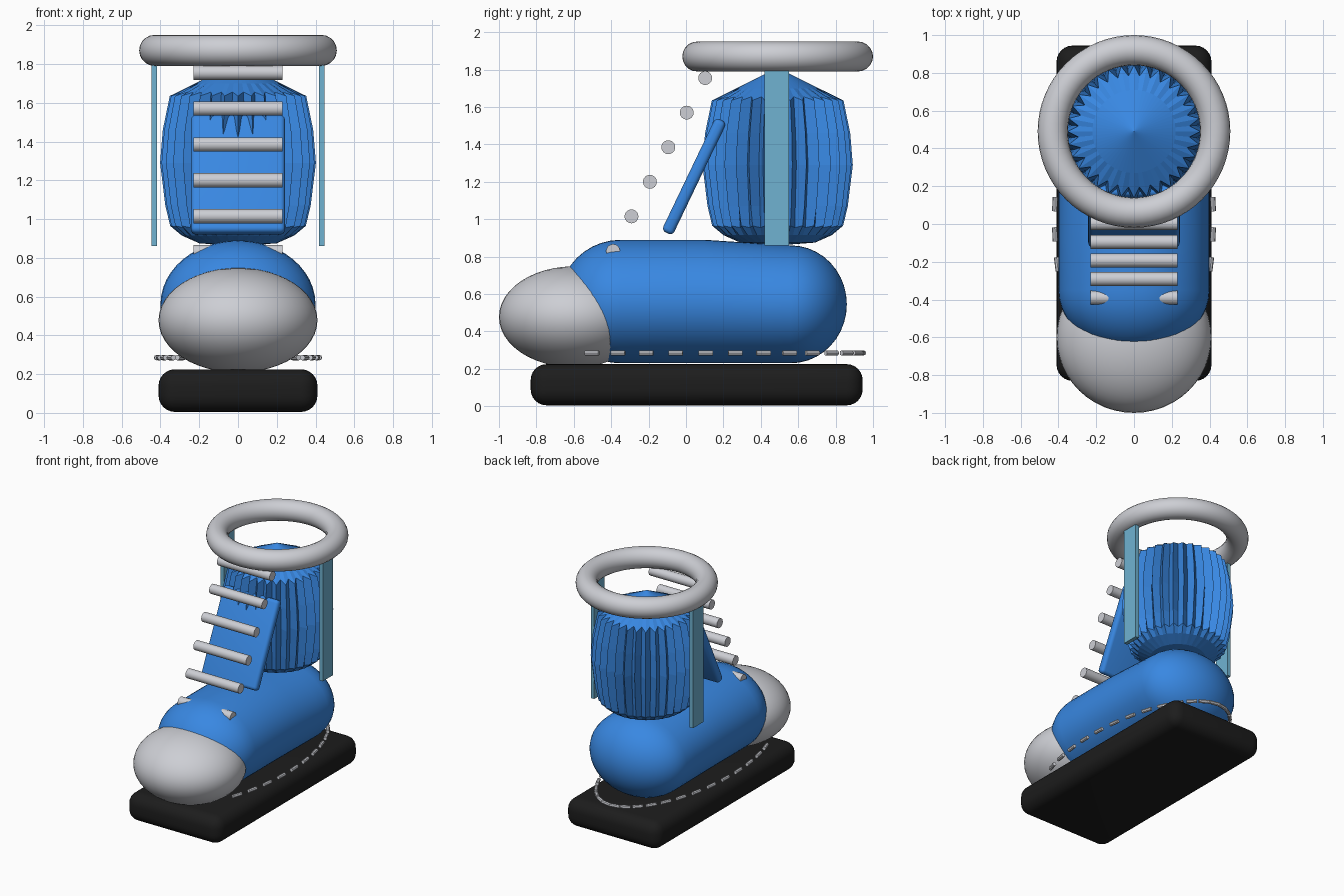
import bpy, bmesh, math
from mathutils import Vector

if "Cube" in bpy.data.objects:
    bpy.data.objects.remove(bpy.data.objects["Cube"])


def material(name, rgb):
    m = bpy.data.materials.new(name)
    m.diffuse_color = (*rgb, 1)
    m.use_nodes = True
    m.node_tree.nodes["Principled BSDF"].inputs["Base Color"].default_value = m.diffuse_color
    return m


BLUE = material("blue fabric", (0.04, 0.245, 0.76))
GREY = material("light grey rubber", (0.61, 0.62, 0.66))
BLACK = material("black sole", (0.012, 0.012, 0.012))
TEAL = material("pale teal", (0.16, 0.45, 0.64))


def finish(name, mat, angle=None):
    ob = bpy.context.object
    ob.name = name
    ob.data.materials.append(mat)
    if angle:
        bpy.ops.object.shade_smooth_by_angle(angle=math.radians(angle))
    return ob


def box(name, loc, size, mat, bevel=0.0, segments=5, rot=(0, 0, 0)):
    bpy.ops.mesh.primitive_cube_add(size=1, location=loc, rotation=rot)
    ob = bpy.context.object
    ob.scale = size
    bpy.ops.object.transform_apply(location=False, rotation=False, scale=True)
    if bevel:
        mod = ob.modifiers.new("round", 'BEVEL')
        mod.width, mod.segments = bevel, segments
        bpy.ops.object.modifier_apply(modifier=mod.name)
    return finish(name, mat, 40 if bevel else None)


def rod(name, loc, radius, length, mat, direction, sides=24):
    rot = Vector(direction).to_track_quat('Z', 'Y').to_euler()
    bpy.ops.mesh.primitive_cylinder_add(vertices=sides, radius=radius, depth=length,
                                        location=loc, rotation=rot)
    return finish(name, mat, 40)


def loft(name, rings, start, end, mat, angle=None):
    """Skin closed rings of equal length and close both ends with a point."""
    bm = bmesh.new()
    rows = [[bm.verts.new(p) for p in ring] for ring in rings]
    n = len(rows[0])
    a, b = bm.verts.new(start), bm.verts.new(end)
    for i in range(n):
        j = (i + 1) % n
        bm.faces.new((a, rows[0][j], rows[0][i]))
        bm.faces.new((b, rows[-1][i], rows[-1][j]))
        for r, s in zip(rows, rows[1:]):
            bm.faces.new((r[i], r[j], s[j], s[i]))
    bmesh.ops.recalc_face_normals(bm, faces=bm.faces)
    me = bpy.data.meshes.new(name)
    bm.to_mesh(me)
    bm.free()
    ob = bpy.data.objects.new(name, me)
    bpy.context.collection.objects.link(ob)
    bpy.ops.object.select_all(action='DESELECT')
    bpy.context.view_layer.objects.active = ob
    ob.select_set(True)
    return finish(name, mat, angle)


# Sole
box("sole", (0, 0.057, 0.115), (0.82, 1.775, 0.22), BLACK, 0.085, 6)

# Toe cap
bpy.ops.mesh.primitive_uv_sphere_add(segments=48, ring_count=24, radius=1,
                                     location=(0, -0.6, 0.478))
bpy.context.object.scale = (0.41, 0.4, 0.27)
finish("toe_cap", GREY, 60)

# Foot: a long capsule whose back is slightly lower
Y0, Y1, R0, R1 = -0.35, 0.56, 0.33, 0.3


def foot_ring(y, s):
    t = min(max((y - 0.1) / 0.45, 0), 1)
    rz = 0.33 - 0.015 * t
    return [(0.4 * s * math.cos(a), y, 0.23 + rz + rz * s * math.sin(a))
            for a in (math.tau * k / 48 for k in range(48))]


steps = [math.pi / 2 * k / 10 for k in range(1, 11)]
rings = [foot_ring(Y0 - R0 * math.cos(a), math.sin(a)) for a in steps]
rings += [foot_ring(y, 1) for y in (-0.1, 0.1, 0.22, 0.34, 0.45)]
rings += [foot_ring(Y1 + R1 * math.cos(a), math.sin(a)) for a in reversed(steps)]
loft("foot", rings, (0, Y0 - R0, 0.56), (0, Y1 + R1, 0.545), BLUE, 60)

# Pleated ankle shaft: (ridge z, ridge r, valley z, valley r)
CY, PLEATS = 0.49, 32
profile = [(0.875, 0.2, 0.875, 0.2), (0.915, 0.29, 0.915, 0.285),
           (0.965, 0.35, 0.955, 0.315), (1.07, 0.375, 1.07, 0.325),
           (1.29, 0.402, 1.29, 0.345), (1.46, 0.388, 1.46, 0.33),
           (1.635, 0.352, 1.655, 0.295), (1.70, 0.22, 1.70, 0.22)]
rings = []
for zr, rr, zv, rv in profile:
    ring = []
    for k in range(PLEATS * 2):
        a = math.pi * k / PLEATS
        z, r = (zv, rv) if k % 2 else (zr, rr)
        ring.append((r * math.cos(a), CY + r * math.sin(a), z))
    rings.append(ring)
loft("pleated_shaft", rings, (0, CY, 0.86), (0, CY, 1.81), BLUE)

# Tongue
box("tongue", (0, 0.043, 1.228), (0.485, 0.065, 0.67), BLUE, 0.025, 4,
    (-math.radians(25.6), 0, 0))

# Laces climbing along the tongue
for i in range(6):
    rod(f"lace_{i + 1}", (0, -0.39 + 0.0985 * i, 0.83 + 0.185 * i), 0.037, 0.46,
        GREY, (1, 0, 0))

# Collar ring and side straps
bpy.ops.mesh.primitive_torus_add(major_segments=64, minor_segments=20, major_radius=0.43,
                                 minor_radius=0.08, location=(0, CY, 1.87))
finish("collar_ring", GREY, 60)
for side, x in (("left", -0.432), ("right", 0.432)):
    box(f"{side}_strap", (x, 0.486, 1.335), (0.03, 0.13, 0.95), TEAL)

# Stitching around the sole
for k in range(36):
    a = math.radians(5 + 10 * k)
    x, y = 0.42 * math.cos(a), 0.025 + 0.92 * math.sin(a)
    if y > -0.62:
        rod(f"stitch_{k + 1}", (x, y, 0.285), 0.014, 0.076, GREY,
            (-0.42 * math.sin(a), 0.92 * math.cos(a), 0), 8)
